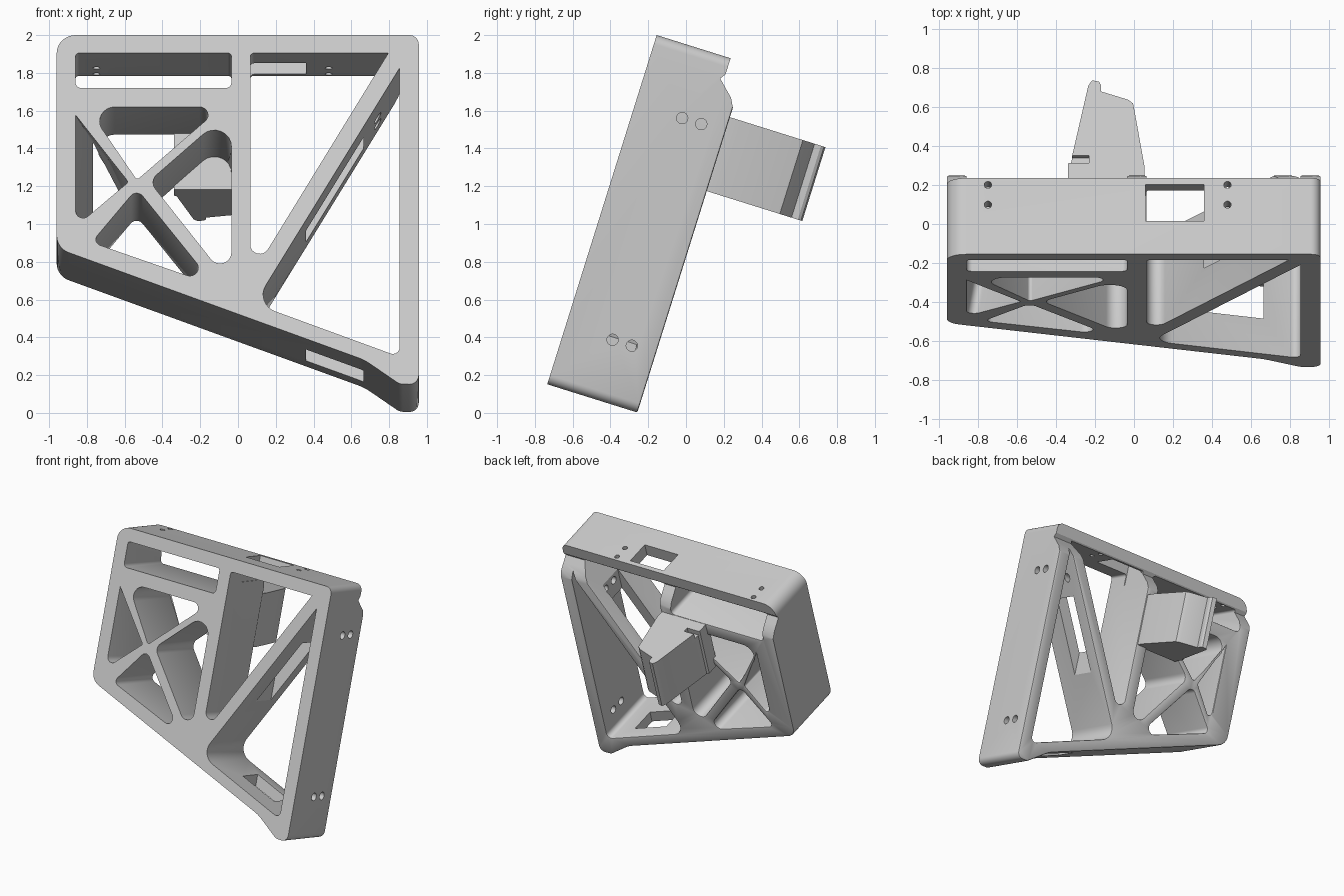
import bpy, bmesh, math
from mathutils import Matrix, Vector

if "Cube" in bpy.data.objects:
    bpy.data.objects.remove(bpy.data.objects["Cube"])

TILT = math.radians(-17.4)
DEPTH = 0.5

grey = bpy.data.materials.new("light grey")
grey.use_nodes = True
grey.diffuse_color = (0.6, 0.6, 0.6, 1)
grey.node_tree.nodes["Principled BSDF"].inputs["Base Color"].default_value = (0.6, 0.6, 0.6, 1)


def up(z):
    """Front height to distance along the tilted face."""
    return (z - 0.15) / math.cos(TILT)


def rounded(corners, steps=8):
    """Polygon from (x, height, radius) corners with filleted points."""
    base = [Vector((x, up(z))) for x, z, r in corners]
    pts = []
    for i, p in enumerate(base):
        r = corners[i][2]
        if r == 0:
            pts.append(p)
            continue
        a = (base[i - 1] - p).normalized()
        b = (base[(i + 1) % len(base)] - p).normalized()
        half = math.acos(a.dot(b)) / 2
        centre = p + (a + b).normalized() * (r / math.sin(half))
        start = p + a * (r / math.tan(half)) - centre
        end = p + b * (r / math.tan(half)) - centre
        first = math.atan2(start.y, start.x)
        sweep = math.atan2(start.x * end.y - start.y * end.x, start.dot(end))
        for k in range(steps + 1):
            t = first + sweep * k / steps
            pts.append(centre + Vector((math.cos(t), math.sin(t))) * r)
    return pts


def counterclockwise(pts):
    area = sum(pts[i - 1].x * p.y - p.x * pts[i - 1].y for i, p in enumerate(pts))
    return pts if area > 0 else pts[::-1]


def inset(pts, dist):
    """Move a counterclockwise loop inward by dist (outward if negative)."""
    out = []
    for i, p in enumerate(pts):
        a = (p - pts[i - 1]).normalized()
        b = (pts[(i + 1) % len(pts)] - p).normalized()
        na, nb = Vector((-a.y, a.x)), Vector((-b.y, b.x))
        n = (na + nb).normalized()
        out.append(p + n * (dist / max(n.dot(na), 0.4)))
    return out


def finish(name, bm):
    bmesh.ops.recalc_face_normals(bm, faces=bm.faces)
    mesh = bpy.data.meshes.new(name)
    bm.to_mesh(mesh)
    bm.free()
    mesh.materials.append(grey)
    obj = bpy.data.objects.new(name, mesh)
    bpy.context.collection.objects.link(obj)
    return obj


def wall(bm, f, b):
    for i in range(len(f)):
        bm.faces.new((f[i - 1], f[i], b[i], b[i - 1]))


def prism(name, front, back):
    """Solid between two matching loops of 3D points."""
    bm = bmesh.new()
    f = [bm.verts.new(p) for p in front]
    b = [bm.verts.new(p) for p in back]
    bm.faces.new(f)
    bm.faces.new(b[::-1])
    wall(bm, f, b)
    return finish(name, bm)


def box(x0, x1, w0, w1, v0, v1):
    ring = [(x0, v0), (x1, v0), (x1, v1), (x0, v1)]
    return prism("window_cutter", [(x, w0, v) for x, v in ring], [(x, w1, v) for x, v in ring])


def drill(centre, radius, length, axis):
    bm = bmesh.new()
    turn = Matrix.Rotation(math.pi / 2, 4, "Y") if axis == "X" else Matrix()
    bmesh.ops.create_cone(bm, cap_ends=True, segments=20, radius1=radius, radius2=radius,
                          depth=length, matrix=Matrix.Translation(centre) @ turn)
    return finish("hole_cutter", bm)


def cut(target, cutter):
    """Subtract the cutter, keeping the part if nothing would remain."""
    cutter.hide_render = True
    mod = target.modifiers.new("cut", "BOOLEAN")
    mod.operation = "DIFFERENCE"
    mod.solver = "EXACT"
    mod.object = cutter
    graph = bpy.context.evaluated_depsgraph_get()
    result = bpy.data.meshes.new_from_object(target.evaluated_get(graph))
    target.modifiers.clear()
    if len(result.polygons) > 0:
        target.data = result
    bpy.data.objects.remove(cutter)


# Frame outline, then openings: slot, lattice, long triangle, lower triangle
outline = [(-0.96, 2.0, 0.1), (0.957, 2.0, 0.05), (0.957, 0.15, 0.05),
           (0.855, 0.153, 0.06), (0.67, 0.28, 0.3), (-0.96, 0.872, 0.1)]
openings = [
    [(-0.86, 1.905, 0.02), (-0.035, 1.905, 0.02), (-0.035, 1.72, 0.03), (-0.86, 1.72, 0.03)],
    [(-0.80, 1.62, 0.08), (-0.087, 1.62, 0.045), (-0.535, 1.233, 0.015)],
    [(-0.035, 1.606, 0.09), (-0.035, 0.677, 0.06), (-0.47, 1.227, 0.06)],
    [(-0.536, 1.187, 0.04), (-0.125, 0.677, 0.045), (-0.775, 0.903, 0.035)],
    [(0.065, 1.905, 0.02), (0.796, 1.905, 0), (0.065, 0.714, 0.05)],
    [(0.855, 1.825, 0), (0.855, 0.297, 0.035), (0.087, 0.578, 0.1)],
    [(-0.86, 1.577, 0), (-0.58, 1.222, 0.015), (-0.86, 0.985, 0.04)],
]
SIDE_OPENING = openings[-1]

# Frame body in layers with a softened back rim
bm = bmesh.new()
front_edges, back_edges = [], []
for corners in [outline] + openings:
    loop = counterclockwise(rounded(corners))
    sign = 1 if corners is outline else -1
    rings = []
    for w, soft in ((0, 0), (DEPTH - 0.01, 0), (DEPTH - 0.003, 0.003), (DEPTH, 0.01)):
        ring = inset(loop, sign * soft)
        if corners is SIDE_OPENING:
            # the outer wall thickens toward the back
            squeeze = 1 - 0.34 * w / DEPTH
            ring = [Vector((-0.58 + (p.x + 0.58) * squeeze, p.y)) for p in ring]
        rings.append([bm.verts.new((p.x, w, p.y)) for p in ring])
    for f, b in zip(rings, rings[1:]):
        wall(bm, f, b)
    for ring, edges in ((rings[0], front_edges), (rings[-1], back_edges)):
        edges += [bm.edges.get((ring[i - 1], ring[i])) for i in range(len(ring))]
for edges in (front_edges, back_edges):
    bmesh.ops.triangle_fill(bm, use_beauty=True, use_dissolve=False, edges=edges,
                            normal=(0, 1, 0))
frame = finish("frame", bm)

# Stepped, curved relief along the upper back
relief = [(0.6, 1.66), (0.501, 1.69), (0.475, 1.74), (0.432, 1.78), (0.39, 1.82),
          (0.41, 1.85), (0.41, 2.1), (0.6, 2.1)]
cut(frame, prism("relief_cutter", [(-1.1, w, v) for w, v in relief],
                 [(1.1, w, v) for w, v in relief]))

# Rectangular windows through the top rail, and through the brace and lower rail
cut(frame, box(0.06, 0.36, 0.18, 0.375, 1.75, 2.1))
cut(frame, box(0.36, 0.665, 0.19, 0.39, -0.2, 1.7))

# Paired screw holes in the side wall and the top rail
for w in (0.26, 0.366):
    cut(frame, drill((0.85, w, 1.56), 0.03, 0.5, "X"))
    cut(frame, drill((0.92, w, 0.33), 0.03, 0.3, "X"))
    for x in (-0.75, 0.48):
        cut(frame, drill((x, w + 0.007, 1.9), 0.019, 0.25, "Z"))

# Rear peg with a hooked lip
peg_plan = [(-0.34, 0.47), (-0.34, 0.58), (-0.325, 0.59), (-0.235, 1.0), (-0.215, 1.03),
            (-0.18, 1.022), (-0.17, 1.005), (-0.17, 0.97), (-0.03, 0.925), (-0.005, 0.905),
            (0.0, 0.88), (0.055, 0.56), (0.055, 0.47)]
peg = prism("rear_peg", [(x, w, 1.23) for x, w in peg_plan], [(x, w, 1.64) for x, w in peg_plan])
cut(peg, box(-0.36, -0.23, 0.585, 0.625, 1.6, 1.7))

# Lean everything back and shade
for obj in (frame, peg):
    obj.matrix_world = Matrix.Translation((0, -0.735, 0.15)) @ Matrix.Rotation(TILT, 4, "X")
    bpy.ops.object.select_all(action="DESELECT")
    obj.select_set(True)
    bpy.context.view_layer.objects.active = obj
    bpy.ops.object.shade_smooth_by_angle(angle=math.radians(30))
